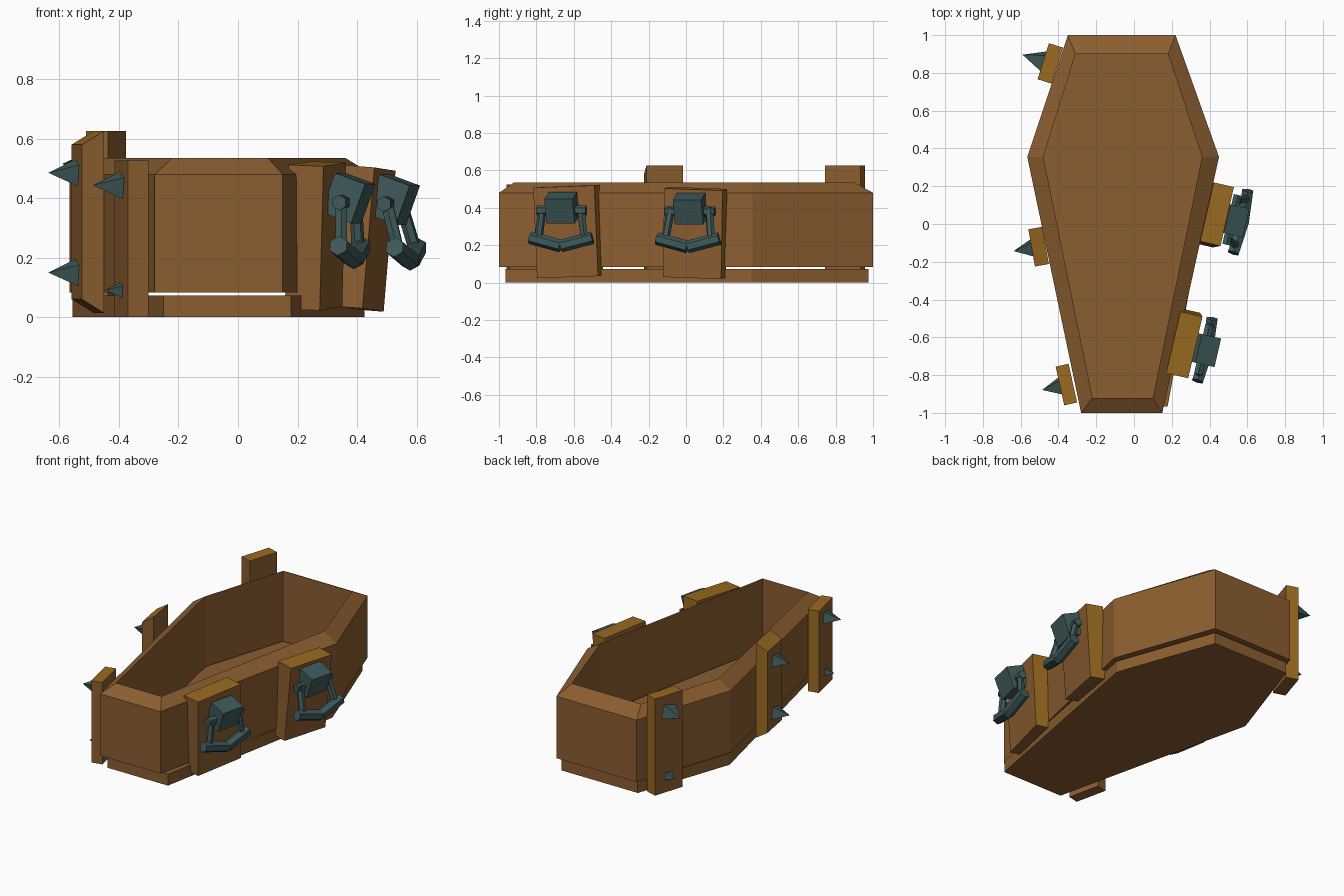
import bpy, bmesh
from math import radians
from mathutils import Matrix, Vector

old = bpy.data.objects.get("Cube")
if old:
    bpy.data.objects.remove(old, do_unlink=True)


def material(name, rgb):
    m = bpy.data.materials.new(name)
    m.use_nodes = True
    m.diffuse_color = (*rgb, 1)
    bsdf = next(n for n in m.node_tree.nodes if n.type == 'BSDF_PRINCIPLED')
    bsdf.inputs["Base Color"].default_value = (*rgb, 1)
    return m


WOOD = material("brown wood", (0.26, 0.112, 0.03))
GOLD = material("golden wood", (0.32, 0.145, 0.015))
IRON = material("dark teal iron", (0.05, 0.1, 0.1))


def finish(name, bm, mats, matrix=Matrix()):
    bmesh.ops.recalc_face_normals(bm, faces=bm.faces)
    mesh = bpy.data.meshes.new(name)
    bm.to_mesh(mesh)
    bm.free()
    for m in mats:
        mesh.materials.append(m)
    ob = bpy.data.objects.new(name, mesh)
    ob.matrix_world = matrix
    bpy.context.collection.objects.link(ob)
    return ob


def outline(front, middle, back):
    """Six-sided plan; each station is (y, left x, right x)."""
    stations = (front, middle, back)
    return ([(r, y) for y, l, r in stations]
            + [(l, y) for y, l, r in reversed(stations)])


def loft(bm, loops, closed):
    """Bridge loops of (plan, z); close into a ring or cap both ends."""
    rows = [[bm.verts.new((x, y, z)) for x, y in plan] for plan, z in loops]
    pairs = list(zip(rows, rows[1:]))
    if closed:
        pairs.append((rows[-1], rows[0]))
    else:
        bm.faces.new(rows[0])
        bm.faces.new(rows[-1])
    for a, b in pairs:
        for i in range(len(a)):
            j = (i + 1) % len(a)
            bm.faces.new((a[i], a[j], b[j], b[i]))


# Bevelled hollow wall of the box
outer = outline((-1, -0.28, 0.15), (0.355, -0.565, 0.45), (1, -0.35, 0.22))
inner = outline((-0.92, -0.22, 0.1), (0.355, -0.48, 0.36), (0.9, -0.31, 0.18))
bm = bmesh.new()
loft(bm, [(outer, 0.083), (outer, 0.48), (inner, 0.535), (inner, 0.083)], True)
finish("box_wall", bm, [WOOD])

# Floor slab, a hair below the wall
slab = outline((-0.965, -0.25, 0.178), (0.35, -0.555, 0.425), (0.975, -0.34, 0.2))
bm = bmesh.new()
loft(bm, [(slab, 0), (slab, 0.073)], False)
finish("floor_slab", bm, [WOOD])


def frame(loc, yaw, lean=0, roll=0):
    return (Matrix.Translation(loc) @ Matrix.Rotation(radians(yaw), 4, 'Z')
            @ Matrix.Rotation(radians(lean), 4, 'Y')
            @ Matrix.Rotation(radians(roll), 4, 'X'))


def plank(name, size, matrix, taper=1):
    """Upright board; top and rear edges golden, outer side may taper."""
    bm = bmesh.new()
    bmesh.ops.create_cube(bm, size=1, matrix=Matrix.Diagonal((*size, 1)))
    for v in bm.verts:
        if v.co.x < 0:
            v.co.z *= taper
    bm.normal_update()
    for f in bm.faces:
        f.material_index = int(f.normal.z > 0.5 or f.normal.y > 0.5)
    finish(name, bm, [WOOD, GOLD], matrix)


def spike(name, matrix, n, z, radius, length):
    """Four-sided pyramid pointing along local -x."""
    bm = bmesh.new()
    bmesh.ops.create_cone(bm, cap_ends=True, segments=4, radius1=radius,
                          radius2=0, depth=length)
    local = (Matrix.Translation((-n - length / 2, 0, z))
             @ Matrix.Rotation(radians(-90), 4, 'Y')
             @ Matrix.Rotation(radians(30), 4, 'Z'))
    bmesh.ops.transform(bm, matrix=local, verts=bm.verts)
    finish(name, bm, [IRON], matrix)


# Spiked planks on the -x side: location, yaw, size, taper, spikes (z, radius)
spiked = {
    "back": ((-0.443, 0.85, 0.315), -17.5, (0.078, 0.2, 0.62), 1,
             ((0.2, 0.065), (-0.21, 0.035))),
    "middle": ((-0.505, -0.12, 0.32), 10, (0.075, 0.2, 0.61), 0.85,
               ((0.165, 0.055), (-0.17, 0.055))),
    "front": ((-0.358, -0.85, 0.263), 12.5, (0.07, 0.21, 0.525), 1,
              ((0.18, 0.055), (-0.172, 0.032))),
}
for key, (loc, yaw, size, taper, spikes) in spiked.items():
    m = frame(loc, yaw)
    plank(key + "_spiked_plank", size, m, taper)
    for label, (z, radius) in zip(("upper", "lower"), spikes):
        spike(f"{key}_{label}_spike", m, size[0] / 2 - 0.005, z, radius,
              radius * 1.85)


def rod(bm, a, b, radius):
    a, b = Vector(a), Vector(b)
    d = b - a
    bmesh.ops.create_cone(
        bm, cap_ends=True, segments=6, radius1=radius, radius2=radius,
        depth=d.length,
        matrix=Matrix.Translation((a + b) / 2)
        @ d.to_track_quat('Z', 'Y').to_matrix().to_4x4())


def handle(name, loc, yaw, out):
    """Tilted block with an axle, two arms and a V-shaped grip."""
    bm = bmesh.new()
    tilt = Matrix.Rotation(radians(20), 4, 'Y')
    bmesh.ops.create_cube(bm, size=1,
                          matrix=tilt @ Matrix.Diagonal((0.11, 0.155, 0.14, 1)))
    rod(bm, (0, -0.135, -0.015), (0, 0.135, -0.015), 0.026)
    for s in (-1, 1):
        rod(bm, (0, s * 0.105, 0), (out, s * 0.125, -0.16), 0.022)
        rod(bm, (out, s * 0.17, -0.16), (out + 0.015, 0, -0.205), 0.034)
    finish(name, bm, [IRON], frame(loc, yaw))


# Handle planks on the +x side
plank("front_handle_plank", (0.12, 0.335, 0.485),
      frame((0.26, -0.63, 0.273), -13, 2, 2))
plank("middle_handle_plank", (0.11, 0.32, 0.475),
      frame((0.42, 0.048, 0.265), -13, 4.5, -2))
handle("front_handle", (0.37, -0.665, 0.4), -13, 0.005)
handle("middle_handle", (0.52, 0.022, 0.395), -13, 0.045)
